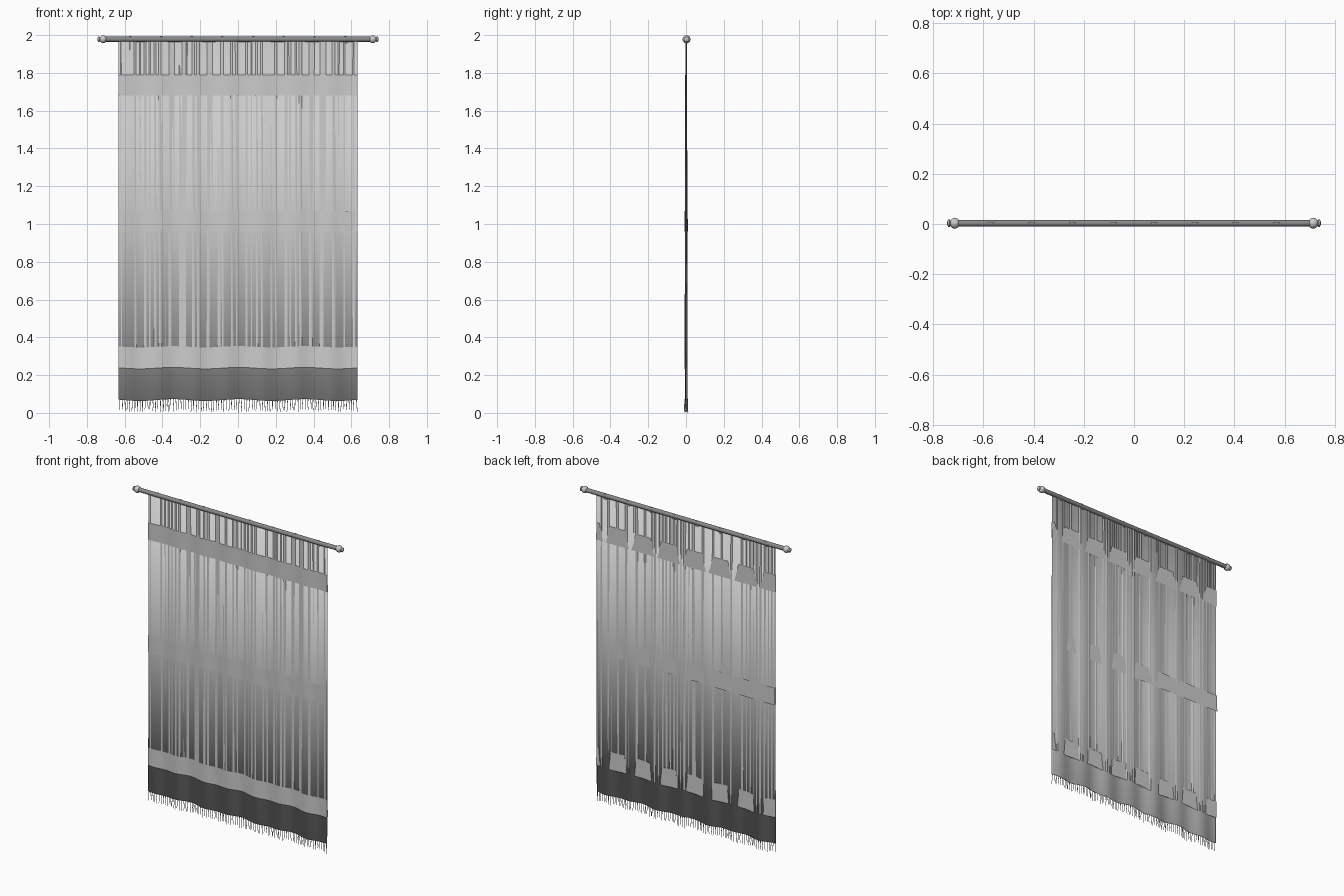
import bpy, bmesh, math, random
from mathutils import Vector

if "Cube" in bpy.data.objects:
    bpy.data.objects.remove(bpy.data.objects["Cube"])
random.seed(4)

W = 0.633          # half width of the cloth
ROD_Z, ROD_Y = 1.978, 0.003
waves = [(random.uniform(60, 260), random.uniform(0, 6.28), random.uniform(-0.8, 0.8)) for _ in range(9)]


def finish(name, bm):
    me = bpy.data.meshes.new(name)
    bm.to_mesh(me)
    bm.free()
    ob = bpy.data.objects.new(name, me)
    bpy.context.collection.objects.link(ob)
    bpy.ops.object.select_all(action='DESELECT')
    ob.select_set(True)
    bpy.context.view_layer.objects.active = ob
    return ob


def smooth(ob, angle=40):
    bpy.ops.object.shade_smooth_by_angle(angle=math.radians(angle))
    return ob


def cloth_y(x, z):
    # broad pleats that deepen downward
    drop = 1 - z / 2
    return (0.0025 + 0.0045 * drop) * math.sin(x * 2 * math.pi / 0.182 + 0.6) + 0.001


def crease(x, z):
    # fine irregular folds of the outer layer
    return sum(0.00045 * math.sin(f * x + p + s * z) for f, p, s in waves)


def sag(x, z):
    # the hem rises and falls a little
    return 0.005 * math.sin(x * 18 + 1.5) * max(0, 1 - z)


def sheet(name, fn, nu, nv, thick=0.0):
    bm = bmesh.new()
    rows = [[bm.verts.new(fn(i / nu, j / nv)) for i in range(nu + 1)] for j in range(nv + 1)]
    for j in range(nv):
        for i in range(nu):
            bm.faces.new((rows[j][i], rows[j][i + 1], rows[j + 1][i + 1], rows[j + 1][i]))
    ob = finish(name, bm)
    bpy.ops.object.shade_smooth()
    if thick:
        mod = ob.modifiers.new("thickness", 'SOLIDIFY')
        mod.thickness = thick
        mod.offset = 0
    return ob


def lathe_x(name, profile, n=16):
    # profile of (x, radius) turned about the rod axis
    bm = bmesh.new()
    rings = [[bm.verts.new((x, ROD_Y + r * math.cos(2 * math.pi * k / n), ROD_Z + r * math.sin(2 * math.pi * k / n)))
              for k in range(n)] for x, r in profile]
    for a, b in zip(rings, rings[1:]):
        for k in range(n):
            bm.faces.new((a[k], a[(k + 1) % n], b[(k + 1) % n], b[k]))
    bm.faces.new(rings[0])
    bm.faces.new(rings[-1])
    bmesh.ops.recalc_face_normals(bm, faces=bm.faces)
    return smooth(finish(name, bm))


def at(u, z0, z1, v):
    return W * (2 * u - 1), z0 + v * (z1 - z0)


# soft inner cloth, long spans so its rolled hem shades gently upward
def inner(u, v):
    x, z = at(u, 0.068, 1.967, v)
    return (x, cloth_y(x, z), z + sag(x, z))


# creased outer cloth weaving through the inner one
def outer(u, v):
    x, z = at(u, 0.24, 1.967, v)
    return (x, cloth_y(x, z) + crease(x, z) + 0.0003 * math.sin(9 * x + 1), z + sag(x, z))


sheet("inner_cloth", inner, 160, 2, 0.001)
sheet("creased_cloth", outer, 360, 12)

# woven bands: a pleated front strip and a nearly flat back strip
for label, z0, z1, tilt in (("upper", 1.68, 1.79, 0.0), ("middle", 0.96, 1.07, 0.006), ("lower", 0.237, 0.35, 0.0)):
    def front(u, v):
        x, z = at(u, z0, z1, v)
        return (x, cloth_y(x, z) - 0.0035, z + sag(x, z))

    def back(u, v):
        x, z = at(u, z0, z1, v)
        return (x, 0.0035 - tilt * x / W + 0.02 * (0.5 - v) * (z1 - z0), z + sag(x, z))

    sheet(label + "_band_front", front, 180, 3)
    sheet(label + "_band_back", back, 40, 2)

# fringe of thin, slightly bent threads
bm = bmesh.new()
count = 94
for i in range(count):
    x = -W + 0.006 + i * (2 * W - 0.012) / (count - 1)
    p = Vector((x, cloth_y(x, 0.07), 0.071 + sag(x, 0.07)))
    end = random.uniform(0.003, 0.02)
    pts = [p, p + Vector((random.uniform(-.003, .003), random.uniform(-.002, .002), -0.03))]
    q = pts[1] + Vector((random.uniform(-.003, .003), random.uniform(-.002, .002), 0))
    pts.append(Vector((q.x, q.y, 0.0 if i == count // 2 else end)))
    rings = [[bm.verts.new(c + Vector((r * math.cos(k * math.pi * 2 / 5), r * math.sin(k * math.pi * 2 / 5), 0)))
              for k in range(5)] for c, r in zip(pts, (0.002, 0.0018, 0.0014))]
    for a, b in zip(rings, rings[1:]):
        for k in range(5):
            bm.faces.new((a[k], b[k], b[(k + 1) % 5], a[(k + 1) % 5]))
    bm.faces.new(rings[0])
    bm.faces.new(rings[-1][::-1])
smooth(finish("fringe", bm))

# rod and knobbed finials
rod = lathe_x("rod", [(-0.71, 0.0135), (0.71, 0.0135)])
mat = bpy.data.materials.new("dark_grey")
mat.diffuse_color = (0.25, 0.25, 0.25, 1)
mat.use_nodes = True
mat.node_tree.nodes["Principled BSDF"].inputs["Base Color"].default_value = mat.diffuse_color
rod.data.materials.append(mat)
for s, side in ((-1, "left"), (1, "right")):
    ball = [(s * (0.714 - 0.02 * math.cos(a * math.pi / 6)), 0.022 * math.sin(a * math.pi / 6)) for a in range(1, 6)]
    lathe_x(side + "_finial", ball + [(s * 0.734, 0.015), (s * 0.74, 0.014), (s * 0.745, 0.006)], 10)

# small rings that sit flat in the curtain plane around the rod
for n in range(8):
    bpy.ops.mesh.primitive_torus_add(location=(-0.57 + n * 0.1625, 0.005, 1.975), rotation=(math.pi / 2, 0, 0),
                                     major_radius=0.017, minor_radius=0.003, major_segments=20, minor_segments=8)
    bpy.context.object.name = "curtain_ring_%d" % (n + 1)
    bpy.ops.object.shade_smooth_by_angle()
